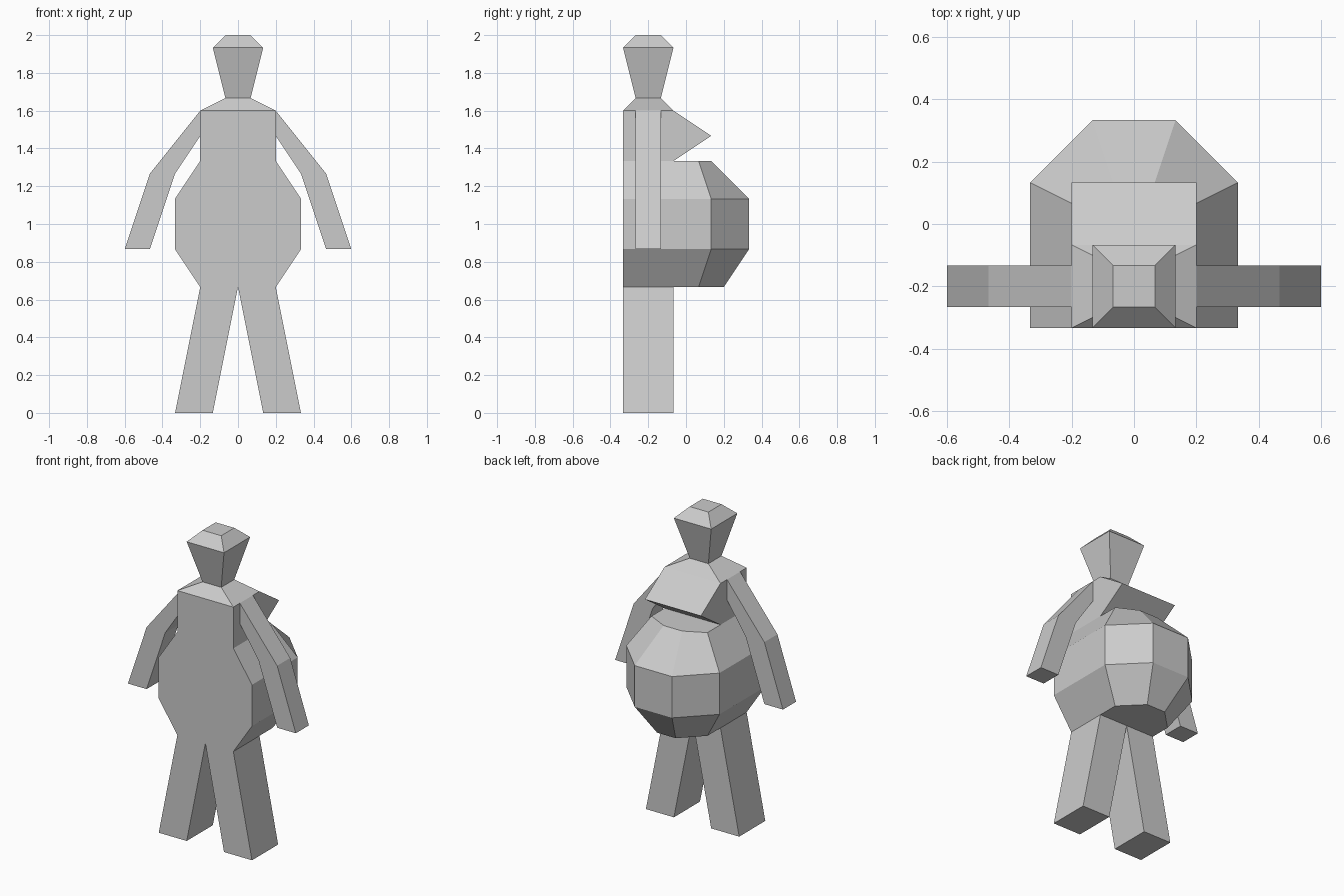
import bpy, bmesh

if "Cube" in bpy.data.objects:
    bpy.data.objects.remove(bpy.data.objects["Cube"])

U = 1 / 15  # the figure sits on a 1/15 grid


def loft(name, rings, cap_start=True, cap_end=True, mirror=False):
    """Skin equal-length rings of grid points into one flat-shaded object."""
    bm = bmesh.new()
    loops = [[bm.verts.new([c * U for c in p]) for p in ring] for ring in rings]
    for a, b in zip(loops, loops[1:]):
        n = len(a)
        for i in range(n):
            j = (i + 1) % n
            bm.faces.new((a[i], a[j], b[j], b[i]))
    if cap_start:
        bm.faces.new(loops[0][::-1])
    if cap_end:
        bm.faces.new(loops[-1])
    bmesh.ops.recalc_face_normals(bm, faces=bm.faces)
    mesh = bpy.data.meshes.new(name)
    bm.to_mesh(mesh)
    bm.free()
    obj = bpy.data.objects.new(name, mesh)
    bpy.context.collection.objects.link(obj)
    if mirror:
        obj.modifiers.new("Mirror", 'MIRROR')
    return obj


def box_ring(w, y0, y1, z):
    return [(-w, y0, z), (w, y0, z), (w, y1, z), (-w, y1, z)]


def limb_ring(inner, outer, y0, y1):
    (xi, zi), (xo, zo) = inner, outer
    return [(xi, y0, zi), (xo, y0, zo), (xo, y1, zo), (xi, y1, zi)]


def belly_ring(w, y_side, f, y_far, z):
    return [(-w, -5, z), (w, -5, z), (w, y_side, z),
            (f, y_far, z), (-f, y_far, z), (-w, y_side, z)]


# Rounded belly with a flat face at -y
loft("belly", [belly_ring(3, 1, 1, 3, 10), belly_ring(5, 2, 2, 5, 13),
               belly_ring(5, 2, 2, 5, 17), belly_ring(3, 1, 1, 2, 20)])

# Torso with wedge-shaped projection and sloped shoulders
loft("torso", [box_ring(3, -5, -1, 20), box_ring(3, -5, 2, 22),
               box_ring(3, -5, -1, 24), box_ring(1, -4, -2, 25)],
     cap_start=False, cap_end=False)

# Flared head
loft("head", [box_ring(1, -4, -2, 25), box_ring(2, -5, -1, 29),
              box_ring(1, -4, -2, 30)], cap_start=False)

# Arms: shoulder, elbow, hand
loft("arms", [limb_ring((3, 22), (3, 24), -4, -2),
              limb_ring((5, 19), (7, 19), -4, -2),
              limb_ring((7, 13), (9, 13), -4, -2)],
     cap_start=False, mirror=True)

# Splayed legs
loft("legs", [limb_ring((0, 10), (3, 10), -5, -1),
              limb_ring((2, 0), (5, 0), -5, -1)],
     cap_start=False, mirror=True)
